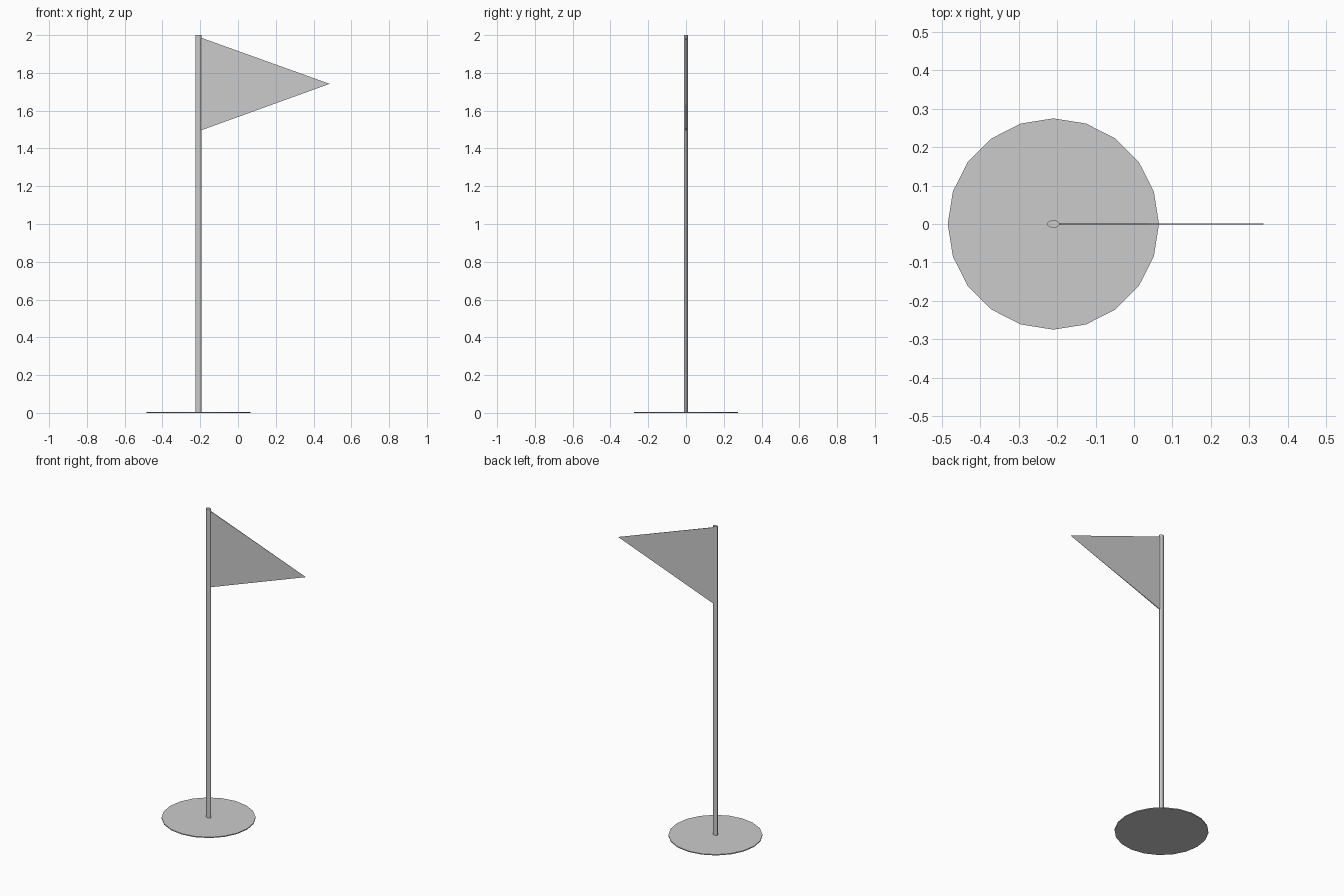
import bpy, bmesh

if "Cube" in bpy.data.objects:
    bpy.data.objects.remove(bpy.data.objects["Cube"])

POLE_X = -0.21


def add_cylinder(name, sides, rx, ry, z0, z1):
    bpy.ops.mesh.primitive_cylinder_add(vertices=sides, radius=1, depth=1,
                                        location=(POLE_X, 0, (z0 + z1) / 2))
    obj = bpy.context.object
    obj.name = name
    obj.scale = (rx, ry, z1 - z0)
    bpy.ops.object.transform_apply(location=False, rotation=False, scale=True)
    return obj


# thin round base, low-poly rim
add_cylinder("base_disc", 20, 0.275, 0.275, 0.0, 0.006)

# slightly flattened upright pole
add_cylinder("pole", 16, 0.016, 0.010, 0.0, 2.0)
bpy.ops.object.shade_smooth_by_angle()

# pennant: thin wedge tapering from the pole to a point
bm = bmesh.new()
hoist_x, half = POLE_X + 0.012, 0.003
hoist = [bm.verts.new((hoist_x, y, z)) for y, z in
         ((-half, 1.495), (half, 1.495), (half, 1.987), (-half, 1.987))]
tip = bm.verts.new((0.485, 0, 1.742))
bm.faces.new(hoist)
for i in range(4):
    bm.faces.new((hoist[i], hoist[(i + 1) % 4], tip))
bmesh.ops.recalc_face_normals(bm, faces=bm.faces)
mesh = bpy.data.meshes.new("pennant_flag")
bm.to_mesh(mesh)
bm.free()
flag = bpy.data.objects.new("pennant_flag", mesh)
bpy.context.collection.objects.link(flag)
